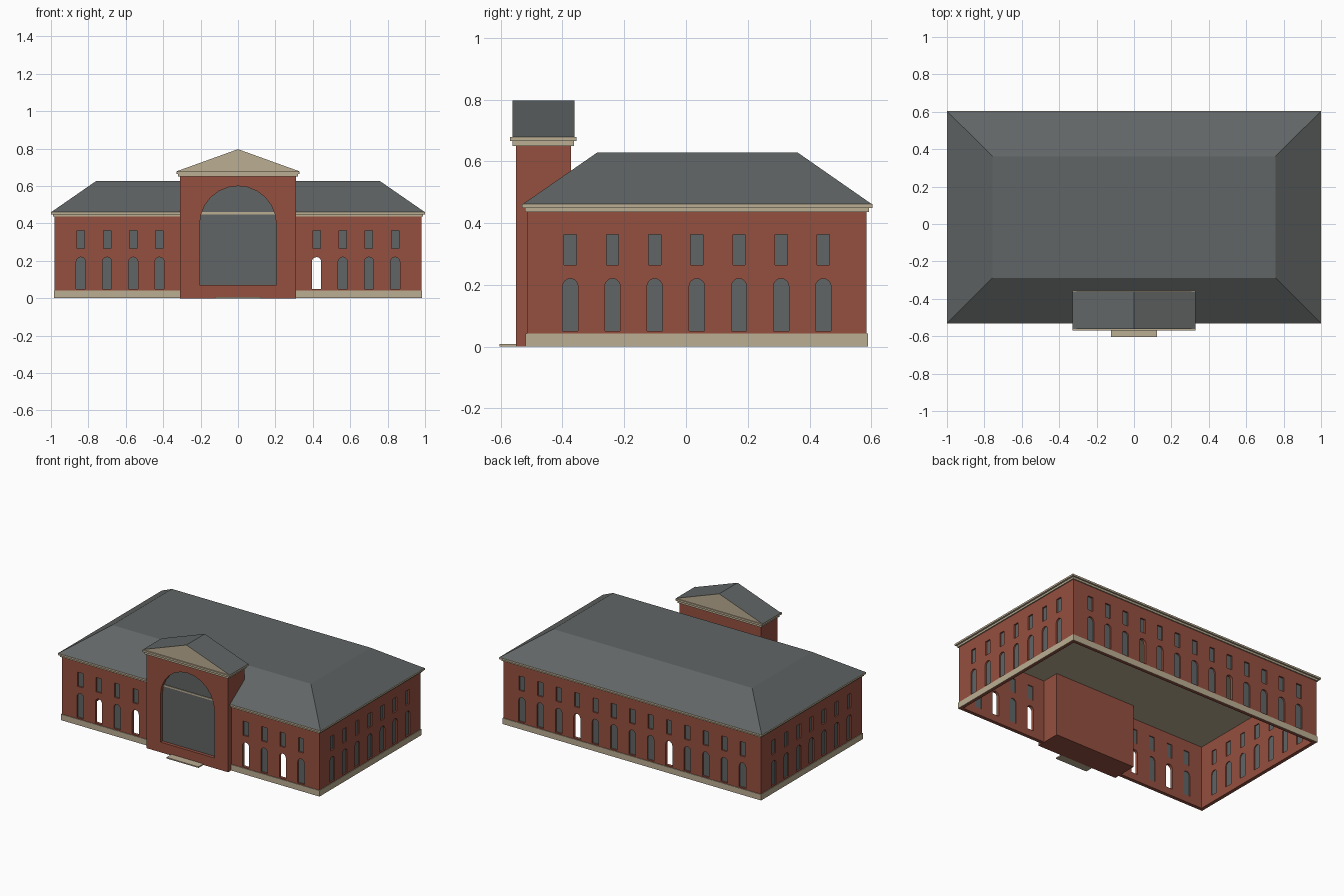
import bpy, bmesh
from math import pi, sin, cos
from mathutils import Matrix

cube = bpy.data.objects.get("Cube")
if cube:
    bpy.data.objects.remove(cube, do_unlink=True)


def material(name, rgb):
    m = bpy.data.materials.new(name)
    m.use_nodes = True
    m.diffuse_color = (*rgb, 1)
    bsdf = next(n for n in m.node_tree.nodes if n.type == 'BSDF_PRINCIPLED')
    bsdf.inputs["Base Color"].default_value = (*rgb, 1)
    bsdf.inputs["Roughness"].default_value = 0.9
    return m


BRICK = material("red_brick", (0.30, 0.08, 0.05))
STONE = material("beige_stone", (0.50, 0.42, 0.29))
SLATE = material("grey_slate", (0.12, 0.13, 0.13))


def add_mesh(name, bm, *mats):
    bmesh.ops.recalc_face_normals(bm, faces=bm.faces)
    mesh = bpy.data.meshes.new(name)
    bm.to_mesh(mesh)
    bm.free()
    for m in mats:
        mesh.materials.append(m)
    ob = bpy.data.objects.new(name, mesh)
    bpy.context.collection.objects.link(ob)
    return ob


def box(name, mat, x, y, z, top=None):
    """Box from (low, high) ranges; top gives other x and y ranges for the upper face."""
    bm = bmesh.new()
    tx, ty = top or (x, y)
    rings = []
    for (x0, x1), (y0, y1), h in ((x, y, z[0]), (tx, ty, z[1])):
        rings.append([bm.verts.new(p) for p in
                      ((x0, y0, h), (x1, y0, h), (x1, y1, h), (x0, y1, h))])
    low, high = rings
    bm.faces.new(low)
    bm.faces.new(high)
    for i in range(4):
        j = (i + 1) % 4
        bm.faces.new((low[i], low[j], high[j], high[i]))
    return add_mesh(name, bm, mat)


def rect(u0, u1, z0, z1):
    return [(u0, z0), (u1, z0), (u1, z1), (u0, z1)]


def arch(u, half, z0, top, steps):
    spring = top - half
    curve = [(u + half * cos(pi * i / steps), spring + half * sin(pi * i / steps))
             for i in range(steps + 1)]
    return [(u - half, z0), (u + half, z0)] + curve


def panel(name, mat, outlines, thickness, depth, angle=0, centre=(0, 0)):
    """Upright sheet; outlines inside others become holes. depth = distance out from centre."""
    cu = bpy.data.curves.new(name, 'CURVE')
    cu.dimensions, cu.fill_mode, cu.extrude = '2D', 'BOTH', thickness / 2
    for pts in outlines:
        s = cu.splines.new('POLY')
        s.points.add(len(pts) - 1)
        for p, (u, v) in zip(s.points, pts):
            p.co = (u, v, 0, 1)
        s.use_cyclic_u, s.use_smooth = True, False
    tmp = bpy.data.objects.new(name + "_outline", cu)
    bpy.context.collection.objects.link(tmp)
    bpy.context.view_layer.update()
    mesh = bpy.data.meshes.new_from_object(
        tmp.evaluated_get(bpy.context.evaluated_depsgraph_get()))
    bpy.data.objects.remove(tmp, do_unlink=True)
    bm = bmesh.new()
    bm.from_mesh(mesh)
    bpy.data.meshes.remove(mesh)
    bmesh.ops.remove_doubles(bm, verts=bm.verts, dist=1e-5)
    for f in bm.faces:
        f.material_index, f.smooth = 0, False
    bm.transform(Matrix.Translation((*centre, 0)) @ Matrix.Rotation(angle, 4, 'Z')
                 @ Matrix.Translation((0, -depth, 0)) @ Matrix.Rotation(pi / 2, 4, 'X'))
    return add_mesh(name, bm, mat)


# Main block: four pierced walls with panes; some lower openings are unglazed
MID = 0.035
HX, HY, THICK = 0.98, 0.55, 0.02
front_u = [s * (0.42 + 0.14 * i) for s in (-1, 1) for i in range(4)]
back_u = [0.14 * i for i in range(-6, 7)]
side_u = [0.1365 * i for i in range(-3, 4)]
walls = [
    ("front", 0, HX, HY, front_u, (-0.70, -0.42, 0.42, 0.70)),
    ("left", pi / 2, HY - THICK, HX, side_u, ()),
    ("back", pi, HX, HY, back_u, (-0.42, 0.28)),
    ("right", -pi / 2, HY - THICK, HX, side_u, ()),
]
for name, angle, half, out, us, unglazed in walls:
    lower = [(u, arch(u, 0.025, 0.05, 0.22, 8)) for u in us]
    upper = [rect(u - 0.02, u + 0.02, 0.265, 0.363) for u in us]
    holes = [o for _, o in lower] + upper
    panes = upper + [o for u, o in lower if all(abs(u - k) > 0.01 for k in unglazed)]
    panel(name + "_wall", BRICK, [rect(-half, half, 0.001, 0.436)] + holes,
          THICK, out - THICK / 2, angle, (0, MID))
    panel(name + "_window_panes", SLATE, panes, 0.004, out - 0.012, angle, (0, MID))

# Stone plinth boards round the foot of the walls
P = 0.004
for s, name in ((-1, "front"), (1, "back")):
    ys = sorted((MID + s * HY, MID + s * (HY + P)))
    box(name + "_plinth", STONE, (-HX - P, HX + P), ys, (0.001, 0.042))
for s, name in ((-1, "right"), (1, "left")):
    xs = sorted((s * HX, s * (HX + P)))
    box(name + "_plinth", STONE, xs, (MID - HY, MID + HY), (0.001, 0.042))

# Two-step cornice and hipped roof with a flat top
box("lower_cornice", STONE, (-0.988, 0.988), (-0.522, 0.593), (0.436, 0.449))
box("upper_cornice", STONE, (-1, 1), (-0.531, 0.604), (0.449, 0.461))
box("main_roof", SLATE, (-0.998, 0.998), (-0.529, 0.602), (0.461, 0.628),
    top=((-0.757, 0.757), (-0.288, 0.362)))

# Entrance tower: solid core, arched front and recessed glazing
TX = 0.31
box("entrance_core", BRICK, (-TX, TX), (-0.525, -0.373), (0, 0.652))
panel("entrance_arch_front", BRICK,
      [rect(-TX, TX, 0, 0.652), arch(0, 0.205, 0.07, 0.60, 12)], 0.025, 0.5375)
panel("entrance_glazing", SLATE, [arch(0, 0.205, 0.07, 0.60, 12)], 0.004, 0.526)
box("entrance_step", STONE, (-0.122, 0.122), (-0.604, -0.55), (0, 0.008))
box("entrance_lower_cornice", STONE, (-0.32, 0.32), (-0.562, -0.362), (0.65, 0.665))
box("entrance_upper_cornice", STONE, (-0.33, 0.33), (-0.57, -0.355), (0.665, 0.678))

# Gabled cap: stone gables, slate slopes
cap = panel("entrance_gable_roof", STONE,
            [[(-0.33, 0.678), (0.33, 0.678), (0, 0.797)]], 0.2, 0.461)
cap.data.materials.append(SLATE)
for f in cap.data.polygons:
    f.material_index = 1 if f.normal.z > 0.5 else 0
